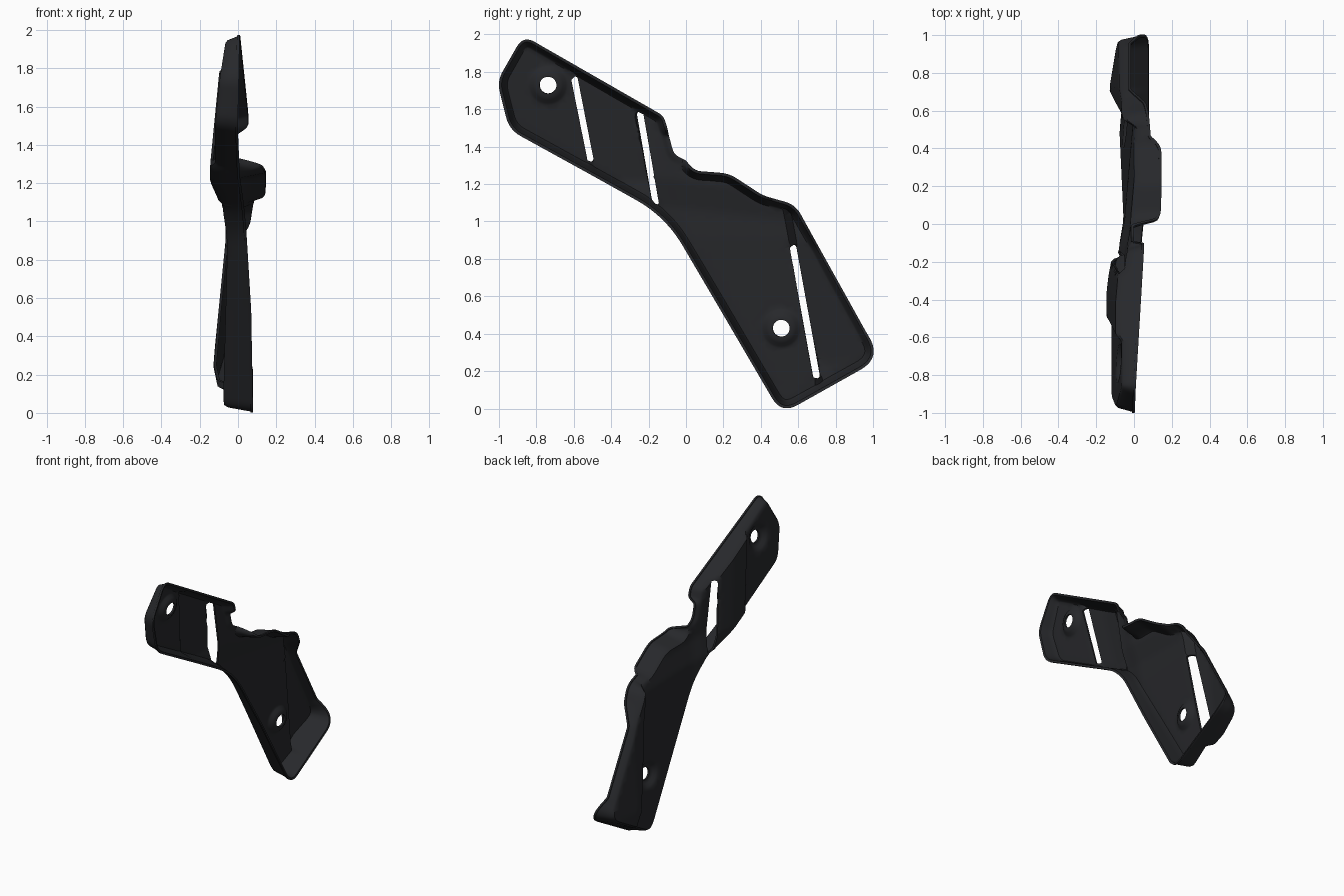
import bpy, bmesh, math
from mathutils import Vector, kdtree
from mathutils.geometry import delaunay_2d_cdt

if "Cube" in bpy.data.objects:
    bpy.data.objects.remove(bpy.data.objects["Cube"])

# Outline corners: y, z, height (x) of the rim there, corner rounding length
CORNERS = [
    (-0.87, 1.995, -.005, .07), (-1.01, 1.75, -.01, .06), (-0.945, 1.49, -.015, .07),
    (-0.5, 1.245, -.005, .02), (-0.11, 1.027, .025, .18), (0.18, .534, .055, .02),
    (0.51, -0.03, .065, .1), (1.045, 0.27, .065, .13), (.958, .418, -.03, .01),
    (.712, .860, -.03, .02), (.64, .99, .05, .02), (0.585, 1.09, .065, .06),
    (0.46, 1.125, .075, .01), (0.41, 1.14, .13, .03), (0.23, 1.257, .133, .05),
    (0.06, 1.27, .128, .02), (0.03, 1.29, .115, .01), (0.0, 1.325, -.015, .01),
    (-0.065, 1.36, -.015, .03), (-.093, 1.465, -.015, .01), (-.1, 1.5, .04, .01),
    (-0.12, 1.565, .04, .03)]
SLOTS = [((-.598, 1.775), (-.509, 1.32)), ((-.247, 1.59), (-.158, 1.083)), ((.57, .875), (.7, .16))]
HOLES = [(-.737, 1.73), (.51, .43)]
STEPS = (-.26, .046, .72)          # positions of the slot lines across the plate
A = Vector((.983, .185))           # direction across the slots
B = Vector((.185, -.983))          # direction along the slots
HALF = .018


def ss(a, b, t):
    t = min(1, max(0, (t - a) / (b - a)))
    return t * t * (3 - 2 * t)


def ramp(a, b, t):
    return min(1, max(0, (t - a) / (b - a)))


def rounded(corners, step):
    """Rounded closed outline, sampled evenly; each point is (y, z, rim)."""
    raw = []
    n = len(corners)
    for i in range(n):
        p, c, q = (Vector(corners[(i + k) % n][:3]) for k in (-1, 0, 1))
        r = corners[i][3]
        a = c.lerp(p, r / (p - c).xy.length)
        b = c.lerp(q, r / (q - c).xy.length)
        for k in range(13):
            t = k / 12
            raw.append(a.lerp(c, t).lerp(c.lerp(b, t), t))
    out = []
    for p, q in zip(raw, raw[1:] + raw[:1]):
        m = max(1, round((q - p).xy.length / step))
        out += [p.lerp(q, k / m) for k in range(m)]
    return out


def circle(c, r, n=32):
    return [Vector((c[0] + r * math.cos(2 * math.pi * k / n),
                    c[1] + r * math.sin(2 * math.pi * k / n))) for k in range(n)]


def slot_loop(a, b, r=HALF):
    a, b = Vector(a), Vector(b)
    d = (b - a).normalized()
    s = Vector((-d.y, d.x))
    a, b = a + d * r, b - d * r
    arc = [math.pi * k / 10 for k in range(11)]
    pts = [b + (s * math.cos(t) + d * math.sin(t)) * r for t in arc]
    pts += [a - (s * math.cos(t) + d * math.sin(t)) * r for t in arc]
    out = []
    for p, q in zip(pts, pts[1:] + pts[:1]):
        m = max(1, round((q - p).length / .025))
        out += [p.lerp(q, k / m) for k in range(m)]
    return out


def inside(p, loop):
    hit = False
    for a, b in zip(loop, loop[1:] + loop[:1]):
        if (a.y > p.y) != (b.y > p.y) and p.x < (b.x - a.x) * (p.y - a.y) / (b.y - a.y) + a.x:
            hit = not hit
    return hit


dense = rounded(CORNERS, .004)
kd = kdtree.KDTree(len(dense))
for i, p in enumerate(dense):
    kd.insert((p.x, p.y, 0), i)
kd.balance()


def edge_info(p):
    _, i, d = kd.find((p.x, p.y, 0))
    return d, dense[i].z


def panel_height(p):
    """Pressed sheet: four panels stepped at the slots, plus bosses and a fold."""
    y, z = p
    u = p.dot(A)
    tilt = ramp(1.0, 1.5, z + .56 * y)
    fold = .2 * min(.15, max(0, z - (1.07 - .11 * y)))
    end = -.12 + .06 * tilt
    middle = -.148 + .055 * tilt + .05 * ramp(1.22, 1.05, z) + .015 * ramp(-.1, .046, u)
    centre = -.062 + .055 * ramp(.1, .7, u) - .05 * ramp(.9, .1, z) + fold - .02 * ramp(.2, .05, u)
    low = -.065 - .065 * ramp(.9, .25, z) + fold
    low += .04 * max(ramp(.25, .06, z), ramp(.72, .96, y))
    h = end
    for s, nxt in zip(STEPS, (middle, centre, low)):
        h += (nxt - h) * ramp(s - HALF, s + HALF, u)
    for c in HOLES:
        h += .03 * (1 - ss(.055, .105, (p - Vector(c)).length))
    return h


def height(p):
    d, rim = edge_info(p)
    base = panel_height(p)
    w = 1 - ramp(.006, .027, d) * .85 - ramp(.027, .04, d) * .15
    return base + (rim - base) * w


# Boundary loops of the plate
outline = []
for p in dense:
    if not outline or (p.xy - outline[-1]).length > .011:
        outline.append(p.xy)
cutouts = [slot_loop(*s) for s in SLOTS] + [circle(c, .045) for c in HOLES]
verts, edges = [], []
for loop in [outline] + cutouts:
    n0, n = len(verts), len(loop)
    verts += loop
    edges += [(n0 + k, n0 + (k + 1) % n) for k in range(n)]

# Rows of points that follow the rim wall
n = len(outline)
for inset in (.006, .0165, .027, .04):
    for i in range(n):
        t = (outline[(i + 1) % n] - outline[i - 1]).normalized()
        q = outline[i] + Vector((-t.y, t.x)) * inset
        if edge_info(q)[0] > inset * .93 and inside(q, outline):
            verts.append(q)

# Boss rings and interior grid aligned with the slots
for c in HOLES:
    for r in (.058, .072, .088, .105):
        verts += [q for q in circle(c, r) if not any(inside(q, l) for l in cutouts)]
us = [-.8 + .032 * k for k in range(62)]
us = [u for u in us if all(abs(u - s) > HALF + .01 for s in STEPS)]
us += [s + k * HALF for s in STEPS for k in (-1.1, 1.1)]
for u in us:
    for k in range(95):
        q = A * u + B * (-2.2 + .028 * k)
        if edge_info(q)[0] < .05 or not inside(q, outline):
            continue
        if any((q - Vector(c)).length < .115 for c in HOLES) or any(inside(q, l) for l in cutouts):
            continue
        if any((q - w).length < .006 for l in cutouts for w in l):
            continue
        verts.append(q)

pts, _, tris = delaunay_2d_cdt(verts, edges, [], 0, 1e-4)[:3]

# Bracket plate: keep triangles inside the outline and outside the cutouts
bm = bmesh.new()
bv = [bm.verts.new((height(p), p.x, p.y)) for p in pts]
for t in tris:
    a, b, d = (pts[i] for i in t)
    c = (a + b + d) / 3
    if abs((b - a).cross(d - a)) < 1e-6:
        continue
    if inside(c, outline) and not any(inside(c, l) for l in cutouts):
        bm.faces.new([bv[i] for i in t])
bmesh.ops.delete(bm, geom=[v for v in bm.verts if not v.link_faces], context='VERTS')
mesh = bpy.data.meshes.new("bracket_plate")
bm.to_mesh(mesh)
bm.free()
plate = bpy.data.objects.new("bracket_plate", mesh)
bpy.context.collection.objects.link(plate)
bpy.context.view_layer.objects.active = plate
plate.select_set(True)

# Sheet thickness, smooth shading and dark finish
mod = plate.modifiers.new("thickness", 'SOLIDIFY')
mod.thickness = .014
mod.offset = 1
bpy.ops.object.modifier_apply(modifier=mod.name)
bpy.ops.object.shade_smooth_by_angle(angle=math.radians(38))
mat = bpy.data.materials.new("dark_finish")
mat.diffuse_color = (.02, .021, .024, 1)
mat.use_nodes = True
mat.node_tree.nodes["Principled BSDF"].inputs["Base Color"].default_value = mat.diffuse_color
mesh.materials.append(mat)
